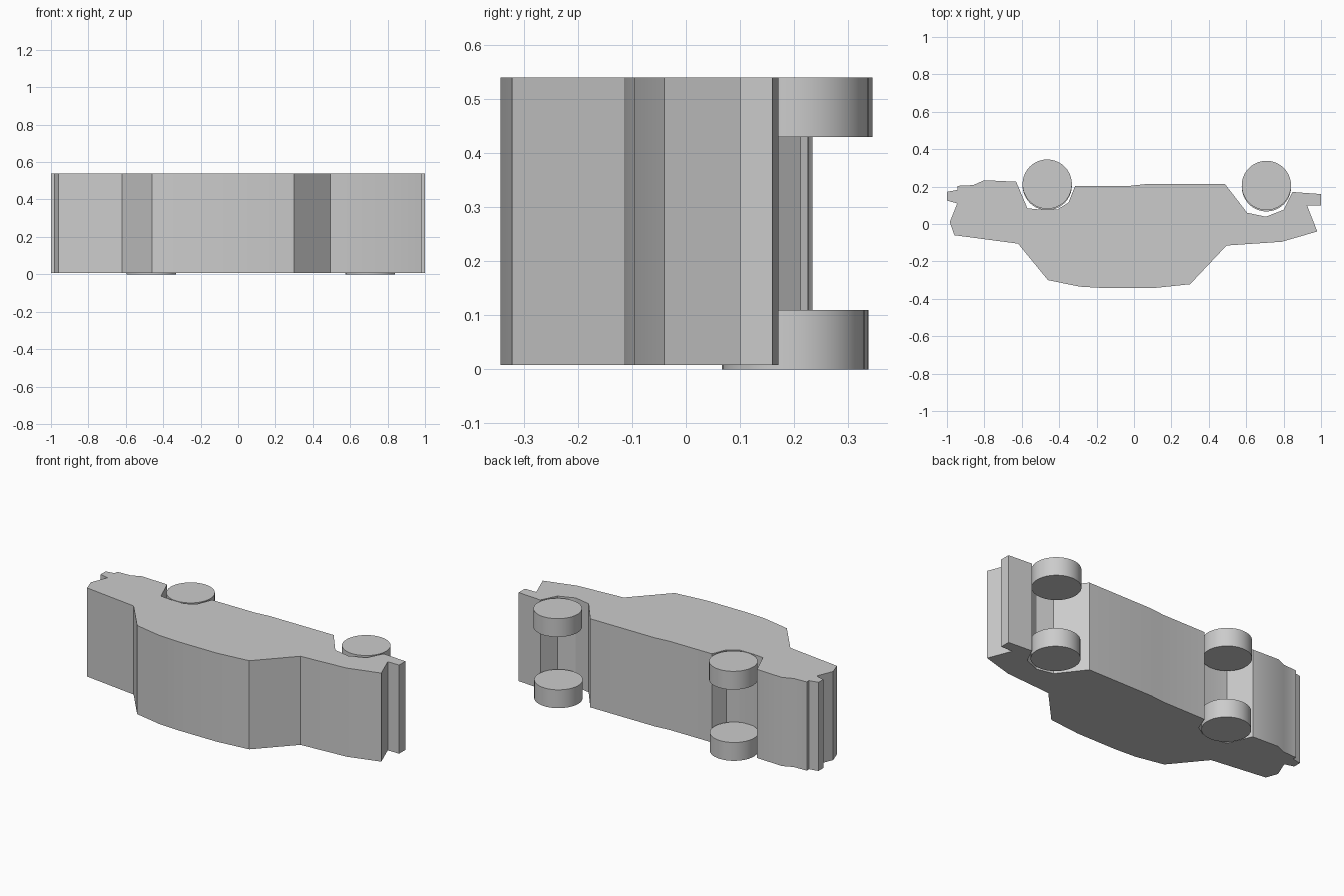
import bpy, bmesh, math

if "Cube" in bpy.data.objects:
    bpy.data.objects.remove(bpy.data.objects["Cube"])


def finish(bm, name):
    bmesh.ops.recalc_face_normals(bm, faces=bm.faces)
    mesh = bpy.data.meshes.new(name)
    bm.to_mesh(mesh)
    bm.free()
    obj = bpy.data.objects.new(name, mesh)
    bpy.context.collection.objects.link(obj)
    bpy.ops.object.select_all(action='DESELECT')
    obj.select_set(True)
    bpy.context.view_layer.objects.active = obj
    bpy.ops.object.shade_smooth_by_angle(angle=math.radians(30))
    return obj


def extrude(name, outline, z0, z1):
    """Solid prism from a closed XY outline."""
    bm = bmesh.new()
    face = bm.faces.new([bm.verts.new((x, y, z0)) for x, y in outline])
    top = bmesh.ops.extrude_face_region(bm, geom=[face], use_keep_orig=True)
    verts = [v for v in top['geom'] if isinstance(v, bmesh.types.BMVert)]
    bmesh.ops.translate(bm, verts=verts, vec=(0, 0, z1 - z0))
    return finish(bm, name)


def circle(cx, cy, r, n=40):
    return [(cx + r * math.cos(2 * math.pi * i / n),
             cy + r * math.sin(2 * math.pi * i / n)) for i in range(n)]


# Car side profile (car lies on its side, wheels towards +y)
underside = [
    (-1, 0.172), (-0.945, 0.182), (-0.945, 0.204), (-0.86, 0.208),
    (-0.80, 0.234), (-0.63, 0.226), (-0.57, 0.084), (-0.50, 0.077),
    (-0.41, 0.077), (-0.35, 0.115), (-0.315, 0.203), (-0.03, 0.203),
    (0.06, 0.213), (0.487, 0.213), (0.605, 0.06), (0.705, 0.039),
    (0.80, 0.076), (0.848, 0.171), (1, 0.16)]
roof = [
    (1, 0.10), (0.925, 0.10), (0.98, -0.04), (0.79, -0.095),
    (0.495, -0.115), (0.30, -0.322), (0.10, -0.343), (-0.15, -0.343),
    (-0.29, -0.335), (-0.46, -0.30), (-0.62, -0.105), (-0.96, -0.06),
    (-0.985, 0.01), (-0.945, 0.11), (-1, 0.125)]
extrude("car_body", underside + roof, 0.008, 0.54)

# Four wheels: two per side
for side, z, dy in (("near", 0.0, -0.007), ("far", 0.43, 0.0)):
    extrude("rear_wheel_" + side, circle(-0.464, 0.213 + dy, 0.132), z, z + 0.11)
    extrude("front_wheel_" + side, circle(0.708, 0.206 + dy, 0.132), z, z + 0.11)
